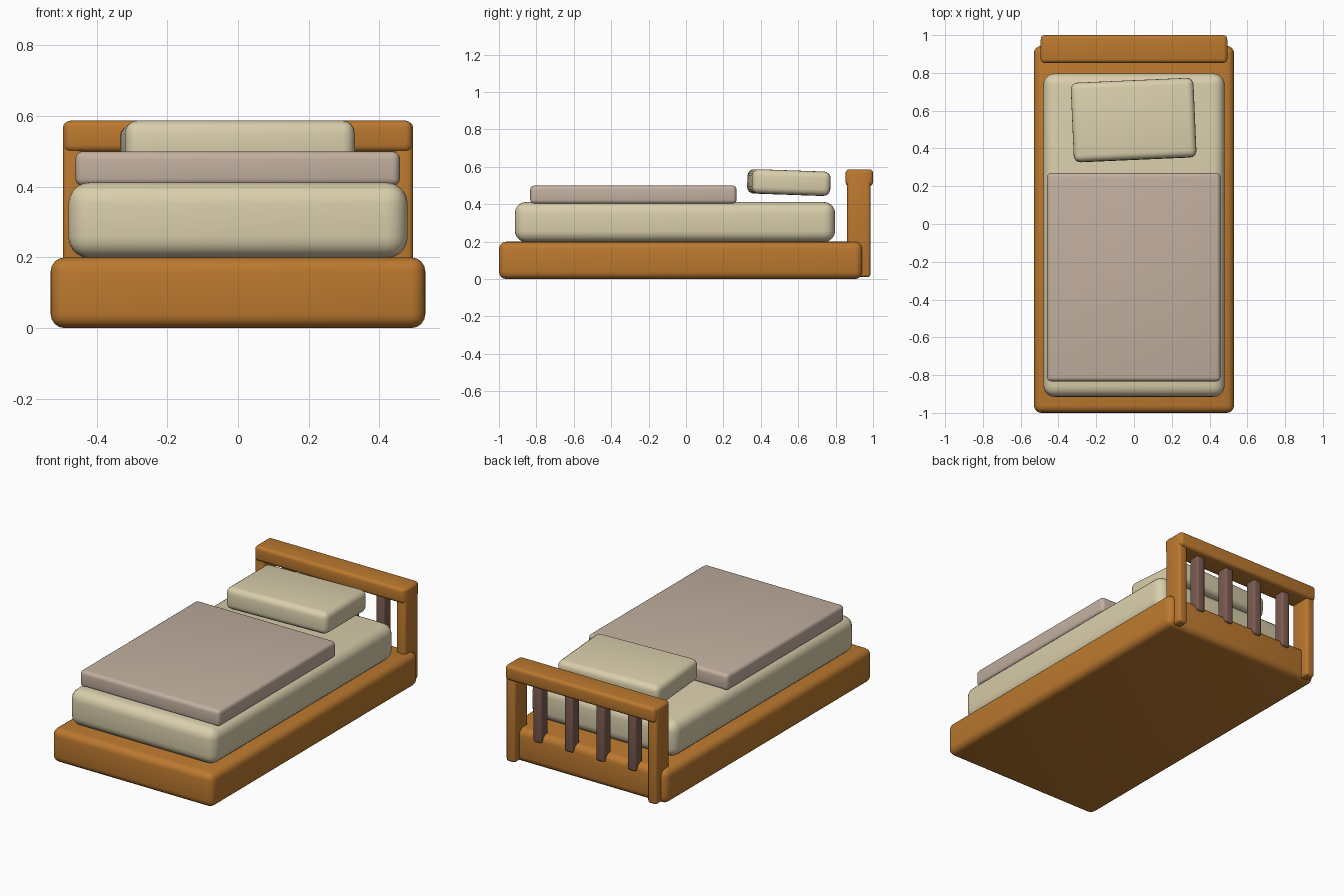
import bpy, bmesh, math
from mathutils import Matrix

if "Cube" in bpy.data.objects:
    bpy.data.objects.remove(bpy.data.objects["Cube"])


def material(name, rgb):
    m = bpy.data.materials.new(name)
    m.diffuse_color = (*rgb, 1.0)
    m.use_nodes = True
    m.node_tree.nodes["Principled BSDF"].inputs["Base Color"].default_value = m.diffuse_color
    return m


wood = material("orange_wood", (0.50, 0.19, 0.028))
dark_wood = material("dark_brown_wood", (0.20, 0.105, 0.082))
cream = material("cream_fabric", (0.70, 0.62, 0.41))
taupe = material("taupe_fabric", (0.54, 0.43, 0.35))


def rounded_box(name, x, y, z, radius, mat, segments=4, rot=(0, 0, 0)):
    """Rounded box from (min, max) ranges on each axis, turned about its centre."""
    size = [r[1] - r[0] for r in (x, y, z)]
    bm = bmesh.new()
    bmesh.ops.create_cube(bm, size=1.0, matrix=Matrix.Diagonal((*size, 1.0)))
    bmesh.ops.bevel(bm, geom=list(bm.edges), offset=radius, segments=segments,
                    profile=0.5, affect='EDGES', clamp_overlap=True)
    bmesh.ops.recalc_face_normals(bm, faces=bm.faces)
    for f in bm.faces:
        f.smooth = True
    mesh = bpy.data.meshes.new(name)
    bm.to_mesh(mesh)
    bm.free()
    mesh.materials.append(mat)
    ob = bpy.data.objects.new(name, mesh)
    ob.location = [(r[0] + r[1]) / 2 for r in (x, y, z)]
    ob.rotation_euler = [math.radians(a) for a in rot]
    bpy.context.collection.objects.link(ob)
    return ob


# Bed base and bedding
rounded_box("bed_base", (-0.53, 0.53), (-1.0, 0.943), (0.0, 0.2), 0.04, wood)
rounded_box("mattress", (-0.48, 0.48), (-0.915, 0.797), (0.198, 0.412), 0.06, cream, 5)
rounded_box("blanket", (-0.46, 0.458), (-0.833, 0.27), (0.402, 0.5), 0.022, taupe)
rounded_box("pillow", (-0.327, 0.323), (0.34, 0.76), (0.451, 0.581), 0.035, cream,
            rot=(-2.0, 0, 2.5))

# Headboard: two posts, top rail, four slats
for side, label in ((-1, "left"), (1, "right")):
    xs = sorted((side * 0.435, side * 0.495))
    rounded_box("headboard_post_" + label, xs, (0.862, 0.986), (0.01, 0.583), 0.015, wood, 3)
rounded_box("headboard_rail", (-0.493, 0.493), (0.853, 1.0), (0.498, 0.587), 0.02, wood)
for i in range(4):
    c = (i - 1.5) * 0.207
    rounded_box(f"headboard_slat_{i + 1}", (c - 0.028, c + 0.028), (0.887, 0.957),
                (0.155, 0.55), 0.012, dark_wood, 3)
